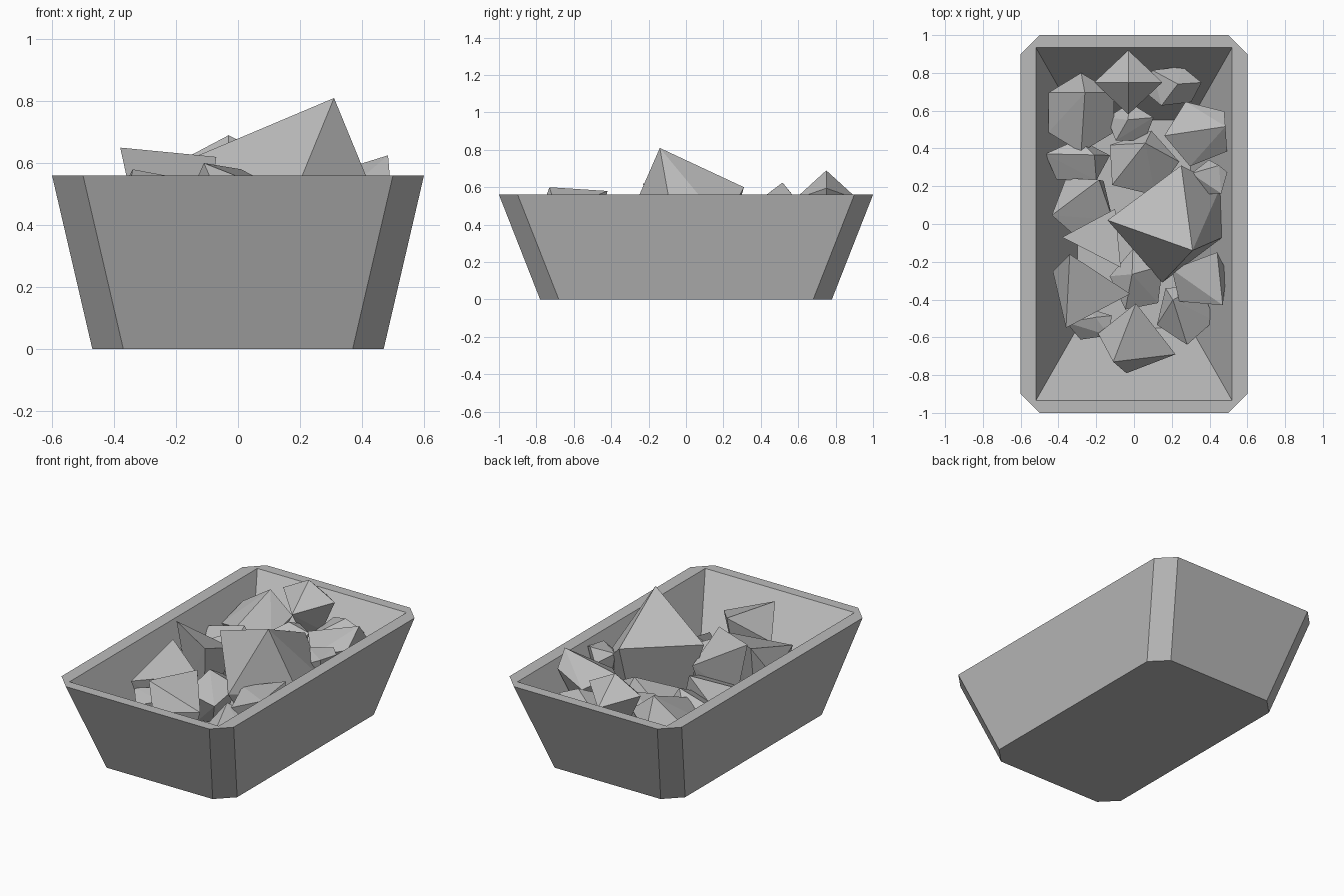
import bpy
import bmesh
from math import cos, sin, radians
from mathutils import Vector

default_cube = bpy.data.objects.get("Cube")
if default_cube:
    bpy.data.objects.remove(default_cube, do_unlink=True)

stone = bpy.data.materials.new("plain grey")
stone.use_nodes = True
grey = (0.5, 0.5, 0.5, 1)
stone.diffuse_color = grey
stone.node_tree.nodes["Principled BSDF"].inputs["Base Color"].default_value = grey


def finish(name, bm):
    """Turn a bmesh into a flat shaded grey object."""
    bmesh.ops.recalc_face_normals(bm, faces=bm.faces[:])
    mesh = bpy.data.meshes.new(name)
    bm.to_mesh(mesh)
    bm.free()
    mesh.materials.append(stone)
    obj = bpy.data.objects.new(name, mesh)
    bpy.context.collection.objects.link(obj)
    return obj


def chamfered_loop(bm, half_x, half_y, cut, z):
    """Eight vertices of a rectangle with its corners cut off."""
    corners = []
    for sx, sy in ((1, 1), (-1, 1), (-1, -1), (1, -1)):
        along_y = (sx * half_x, sy * (half_y - cut), z)
        along_x = (sx * (half_x - cut), sy * half_y, z)
        corners += [along_y, along_x] if sx == sy else [along_x, along_y]
    return [bm.verts.new(co) for co in corners]


# Tapered tub: outer wall, flat rim, sloping inner wall and floor
bm = bmesh.new()
loops = [
    chamfered_loop(bm, 0.47, 0.78, 0.1, 0),
    chamfered_loop(bm, 0.6, 1.0, 0.1, 0.56),
    chamfered_loop(bm, 0.52, 0.935, 0, 0.56),
    chamfered_loop(bm, 0.3, 0.55, 0, 0.06),
]
for lower, upper in zip(loops, loops[1:]):
    for i in range(len(lower)):
        j = (i + 1) % len(lower)
        bm.faces.new((lower[i], lower[j], upper[j], upper[i]))
bm.faces.new(loops[0])
bm.faces.new(loops[-1])
bmesh.ops.remove_doubles(bm, verts=bm.verts[:], dist=0.0001)
finish("tub", bm)


def hull(name, points):
    """Faceted stone wrapped around a few points."""
    bm = bmesh.new()
    for p in points:
        bm.verts.new(p)
    result = bmesh.ops.convex_hull(bm, input=bm.verts[:])
    loose = {g for g in result["geom_interior"] + result["geom_unused"]
             if isinstance(g, bmesh.types.BMVert)}
    bmesh.ops.delete(bm, geom=list(loose), context="VERTS")
    return finish(name, bm)


def slab_rock(name, top, depth, shrink=0.6):
    """Stone with a chosen top facet, narrowing downwards."""
    top = [Vector(p) for p in top]
    middle = sum(top, Vector()) / len(top)
    under = [middle.lerp(p, shrink) for p in top]
    for p in under:
        p.z = max(0.1, middle.z - depth)
    hull(name, top + under)


def peaked_rock(name, x, y, top, rx, ry, sides, turn, lean_x, lean_y):
    """Stone with a leaning peak above a waist ring and a smaller foot."""
    points = [(x + lean_x * rx, y + lean_y * ry, top)]
    waist = top - 0.5 * (rx + ry)
    for i in range(sides):
        a = radians(turn + 360 * i / sides)
        dx, dy = rx * cos(a), ry * sin(a)
        wobble = 0.03 * (-1) ** i
        points.append((x + dx, y + dy, waist + 0.05 + wobble))
        points.append((x + 0.5 * dx, y + 0.5 * dy, max(0.08, waist - 0.12)))
    hull(name, points)


# Largest stone, rising above the rim
slab_rock("big_rock", [(0.31, -0.14, 0.81), (-0.14, 0.02, 0.62), (0.25, 0.31, 0.6),
                       (0.47, -0.07, 0.42), (0.46, 0.2, 0.4), (0.15, -0.31, 0.42)], 0.35)

# Broad stones with sloping tops
slab_rock("left_slab_rock", [(-0.38, -0.07, 0.65), (-0.1, 0.08, 0.5),
                             (-0.07, -0.23, 0.62)], 0.3)
slab_rock("front_left_slab_rock", [(-0.34, -0.16, 0.58), (-0.02, -0.37, 0.52),
                                   (-0.36, -0.55, 0.46), (-0.43, -0.25, 0.4)], 0.28)
slab_rock("front_slab_rock", [(0.01, -0.42, 0.58), (0.22, -0.69, 0.47), (-0.11, -0.73, 0.6),
                              (-0.19, -0.58, 0.42), (-0.04, -0.79, 0.44)], 0.3)
slab_rock("right_slab_rock", [(0.44, -0.15, 0.52), (0.2, -0.24, 0.46), (0.24, -0.41, 0.4),
                              (0.47, -0.43, 0.51), (0.49, -0.25, 0.44)], 0.25)

# Filling stones: x, y, top, radii, sides, turn, lean
fillers = {
    "back_peak_rock": (-0.03, 0.75, 0.69, 0.18, 0.17, 4, 0, 0, 0),
    "back_left_rock": (-0.28, 0.59, 0.59, 0.2, 0.21, 6, 30, 0.1, 0.5),
    "back_right_rock": (0.2, 0.73, 0.52, 0.16, 0.11, 6, 10, 0.2, 0.1),
    "right_back_rock": (0.34, 0.48, 0.625, 0.18, 0.18, 5, 40, 0.8, 0.2),
    "right_small_rock": (0.4, 0.24, 0.56, 0.1, 0.1, 5, 20, 0.5, 0.7),
    "back_small_rock": (-0.02, 0.53, 0.5, 0.13, 0.11, 5, 90, -0.1, 0.2),
    "centre_rock": (0.04, 0.32, 0.52, 0.2, 0.18, 5, 75, 0.1, 0.6),
    "left_back_rock": (-0.3, 0.33, 0.5, 0.18, 0.12, 5, 160, 0.5, 0.3),
    "left_rock": (-0.27, 0.09, 0.52, 0.17, 0.18, 5, 50, 0.5, 0.8),
    "front_centre_rock": (0.02, -0.3, 0.52, 0.15, 0.17, 5, 100, -0.2, 0.2),
    "front_right_rock": (0.27, -0.47, 0.42, 0.16, 0.17, 5, 130, -0.4, 0.4),
    "front_left_rock": (-0.23, -0.53, 0.44, 0.13, 0.09, 5, 30, 0.2, 0.4),
}
for name, shape in fillers.items():
    peaked_rock(name, *shape)
